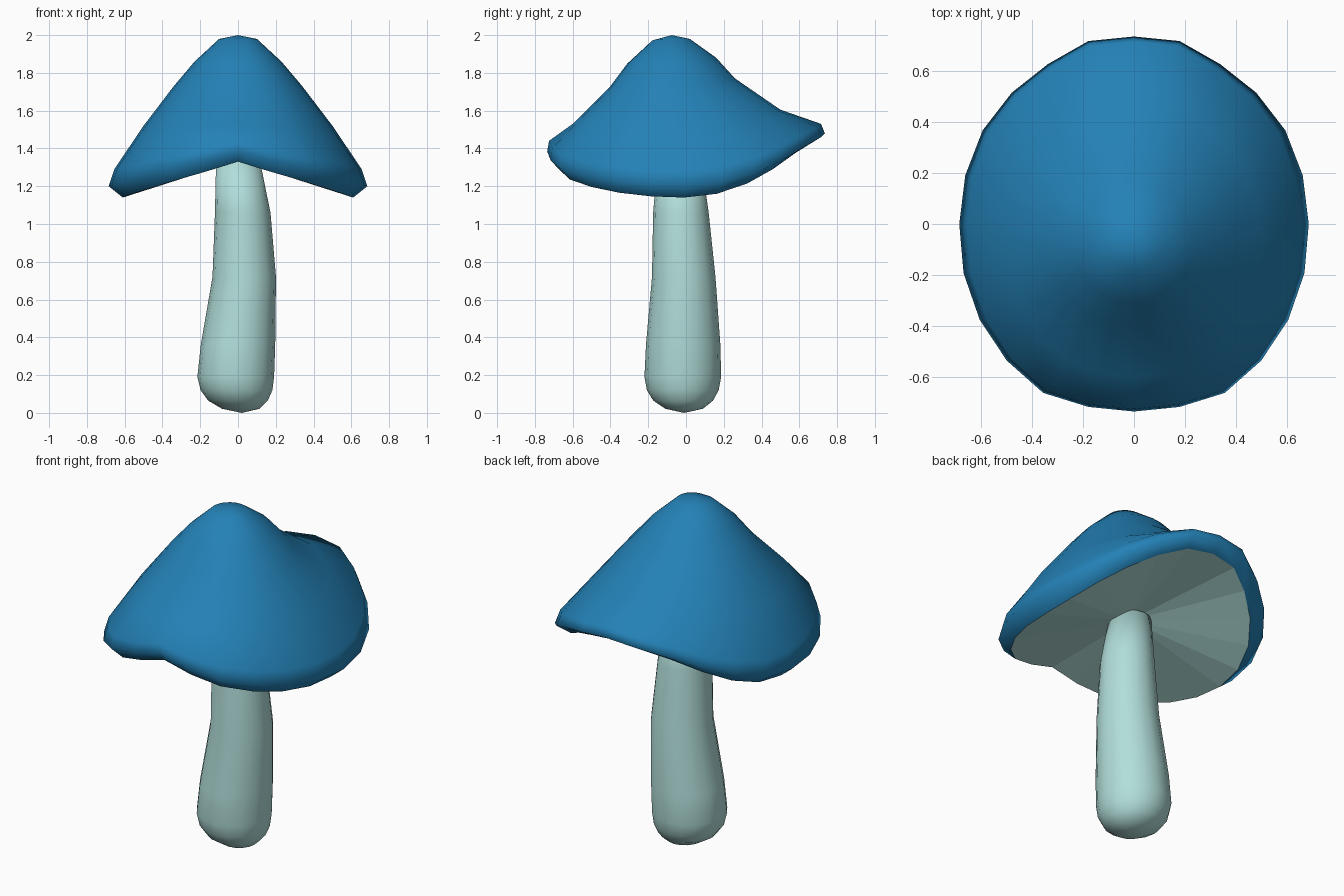
import bpy, bmesh, math

if "Cube" in bpy.data.objects:
    bpy.data.objects.remove(bpy.data.objects["Cube"])

SIDES = 24


def material(name, rgb):
    m = bpy.data.materials.new(name)
    m.diffuse_color = (*rgb, 1)
    m.use_nodes = True
    m.node_tree.nodes["Principled BSDF"].inputs["Base Color"].default_value = m.diffuse_color
    return m


BLUE = material("cap blue", (0.017, 0.22, 0.47))
PALE = material("pale mint", (0.44, 0.73, 0.70))


def skin(name, rings, mat, start=None, end=None, smooth=True):
    """Join rings of points with quads, closing the ends with fans."""
    bm = bmesh.new()
    loops = [[bm.verts.new(p) for p in ring] for ring in rings]
    n = len(loops[0])
    for a, b in zip(loops, loops[1:]):
        for i in range(n):
            j = (i + 1) % n
            bm.faces.new((a[i], a[j], b[j], b[i]))
    for tip, loop in ((start, loops[0]), (end, loops[-1])):
        if tip:
            t = bm.verts.new(tip)
            for i in range(n):
                bm.faces.new((loop[i], loop[(i + 1) % n], t))
    bmesh.ops.recalc_face_normals(bm, faces=bm.faces)
    me = bpy.data.meshes.new(name)
    bm.to_mesh(me)
    bm.free()
    me.materials.append(mat)
    for p in me.polygons:
        p.use_smooth = smooth
    ob = bpy.data.objects.new(name, me)
    bpy.context.collection.objects.link(ob)
    return ob


# Cap sections, apex to lip: (side x, side z, front y, front z, back y, back z)
SECTIONS = [
    (0.10, 1.98, -0.18, 1.97, 0.02, 1.98),
    (0.23, 1.86, -0.31, 1.85, 0.16, 1.88),
    (0.34, 1.73, -0.40, 1.73, 0.26, 1.77),
    (0.50, 1.52, -0.60, 1.53, 0.50, 1.605),
    (0.655, 1.29, -0.725, 1.44, 0.715, 1.53),
    (0.685, 1.20, -0.735, 1.385, 0.735, 1.48),
    (0.61, 1.14, -0.68, 1.33, 0.66, 1.44),
]
# Outline irregularity from front to back in 15 degree steps
BULGE = [1, 1.01, 1.04, 1.03, 1.02, 1.01, 1, 1, 1, 0.99, 0.985, 1.01, 1]


def cap_ring(section):
    sx, sz, fy, fz, by, bz = section
    cy, ry = (fy + by) / 2, (by - fy) / 2
    ring = []
    for i in range(SIDES):
        a = 2 * math.pi * i / SIDES - math.pi / 2
        c, s = math.cos(a), math.sin(a)
        k = 1 + (BULGE[min(i, SIDES - i)] - 1) * min(1, sx / 0.6)
        # the rim droops at the sides and lifts at front and back
        z = sz + ((bz - sz) * s * s if s > 0 else (fz - sz) * (1 - abs(c)))
        ring.append((sx * c * k, cy + ry * s * k, z))
    return ring


cap_rings = [cap_ring(s) for s in SECTIONS]
cap = skin("cap", cap_rings, BLUE, start=(0, -0.075, 2.0))

# Faceted underside fan
skin("cap_underside", [cap_rings[-1]], PALE, start=(0, -0.04, 1.335), smooth=False)

# Stem rings: (centre x, centre y, radius, height)
STEM = [
    (0.015, -0.01, 0.10, 0.022), (0.00, -0.015, 0.158, 0.065),
    (-0.008, -0.017, 0.19, 0.12), (-0.012, -0.017, 0.203, 0.19),
    (0.00, -0.015, 0.197, 0.36), (0.033, -0.012, 0.168, 0.72),
    (0.025, -0.027, 0.147, 1.06), (0.00, -0.035, 0.116, 1.335),
]
stem_rings = [[(cx + r * math.cos(2 * math.pi * i / 16),
                cy + r * math.sin(2 * math.pi * i / 16), z) for i in range(16)]
              for cx, cy, r, z in STEM]
skin("stem", stem_rings, PALE, start=(0.02, -0.01, 0.0), end=(0, -0.035, 1.335))
